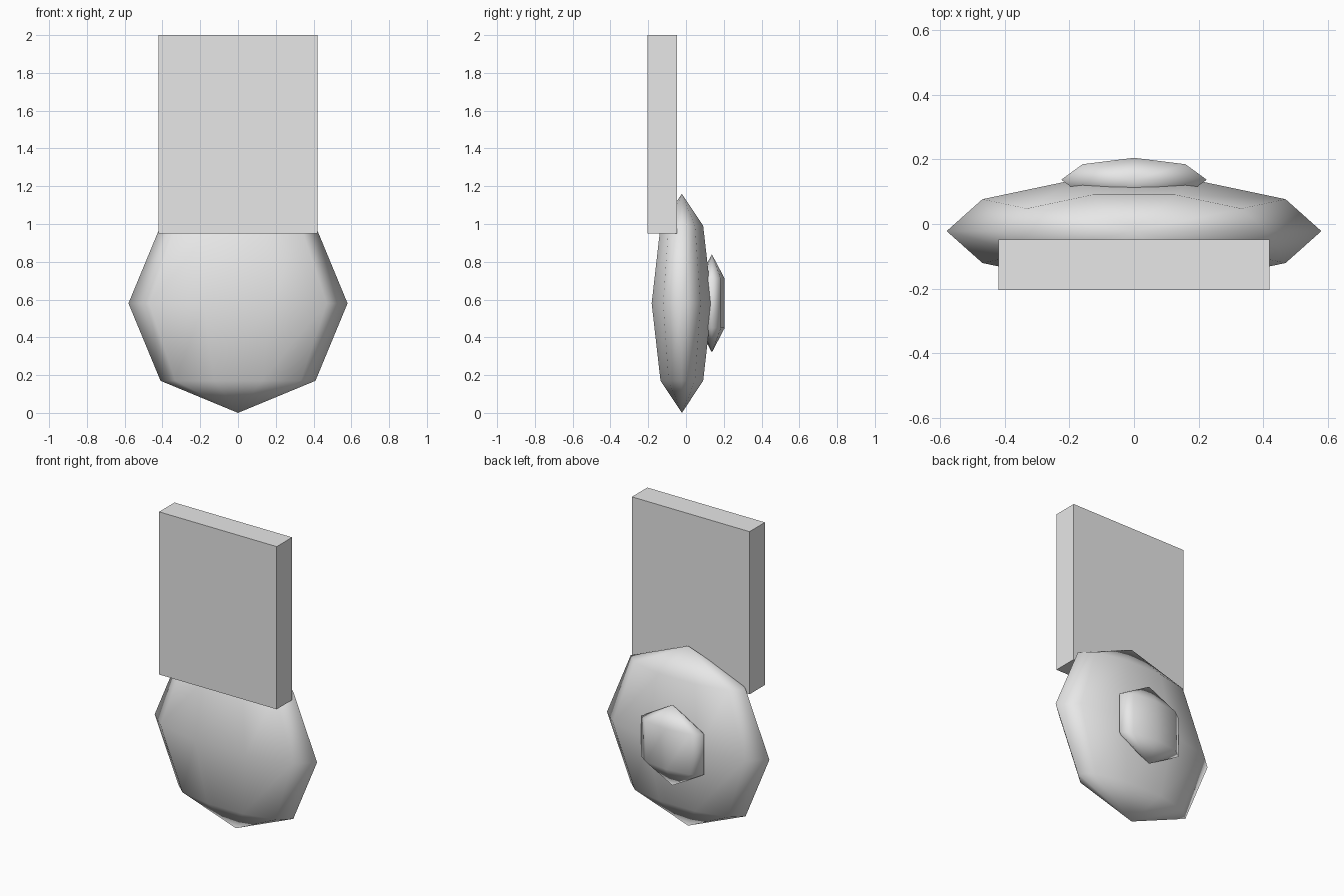
import bpy, bmesh
from math import sin, cos, pi

if "Cube" in bpy.data.objects:
    bpy.data.objects.remove(bpy.data.objects["Cube"])

grey = bpy.data.materials.new("light_grey")
grey.diffuse_color = (0.8, 0.8, 0.8, 1)
grey.use_nodes = True
grey.node_tree.nodes["Principled BSDF"].inputs["Base Color"].default_value = grey.diffuse_color


def finish(name, bm, smooth):
    bmesh.ops.recalc_face_normals(bm, faces=bm.faces)
    for f in bm.faces:
        f.smooth = smooth
    me = bpy.data.meshes.new(name)
    bm.to_mesh(me)
    bm.free()
    me.materials.append(grey)
    ob = bpy.data.objects.new(name, me)
    bpy.context.collection.objects.link(ob)
    return ob


def ellipsoid(name, centre, radii, segments, rings):
    """Low-poly sphere with vertical poles, first vertex of each ring on +x."""
    cx, cy, cz = centre
    rx, ry, rz = radii
    bm = bmesh.new()
    bottom = bm.verts.new((cx, cy, cz - rz))
    top = bm.verts.new((cx, cy, cz + rz))
    loops = []
    for i in range(1, rings):
        lat = -pi / 2 + pi * i / rings
        loops.append([bm.verts.new((cx + rx * cos(lat) * cos(2 * pi * j / segments),
                                    cy + ry * cos(lat) * sin(2 * pi * j / segments),
                                    cz + rz * sin(lat))) for j in range(segments)])
    for j in range(segments):
        k = (j + 1) % segments
        bm.faces.new((bottom, loops[0][k], loops[0][j]))
        bm.faces.new((top, loops[-1][j], loops[-1][k]))
        for a, b in zip(loops, loops[1:]):
            bm.faces.new((a[j], a[k], b[k], b[j]))
    return finish(name, bm, True)


# Flattened main disc and the small boss on its back
ellipsoid("disc", (0, -0.022, 0.58), (0.58, 0.168, 0.58), 10, 4)
ellipsoid("back_boss", (0, 0.137, 0.58), (0.26, 0.0785, 0.26), 8, 3)

# Upright slab above the disc
bm = bmesh.new()
bmesh.ops.create_cube(bm, size=1)
bmesh.ops.scale(bm, vec=(0.84, 0.157, 1.05), verts=bm.verts)
bmesh.ops.translate(bm, vec=(0, -0.1265, 1.475), verts=bm.verts)
finish("upright_slab", bm, False)
